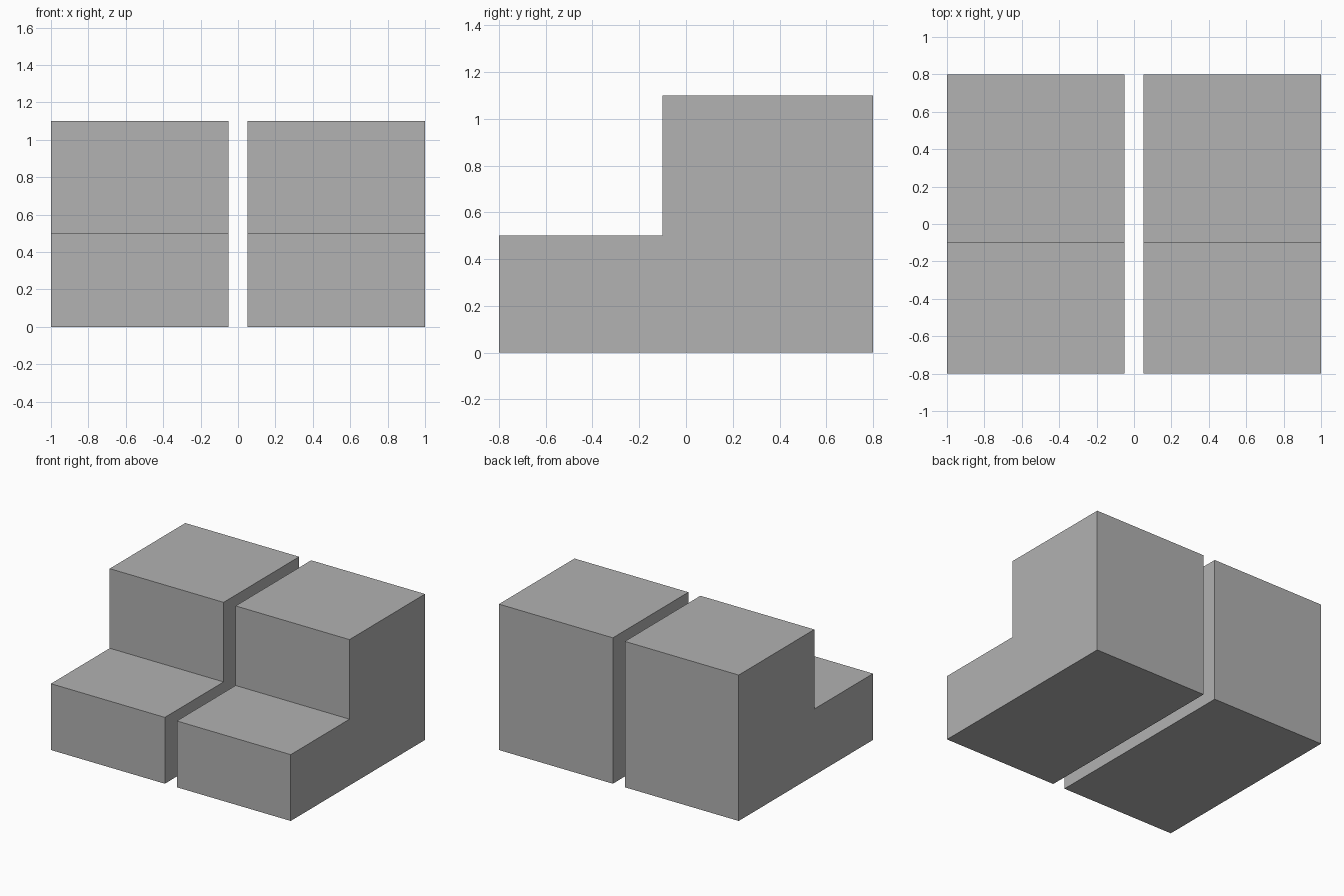
import bpy
import bmesh

cube = bpy.data.objects.get("Cube")
if cube:
    bpy.data.objects.remove(cube, do_unlink=True)

# One plain grey for both halves
grey = bpy.data.materials.new("plain grey")
grey.use_nodes = True
colour = (0.445, 0.445, 0.445, 1.0)
grey.diffuse_color = colour
grey.node_tree.nodes["Principled BSDF"].inputs["Base Color"].default_value = colour

# Stepped side profile (y, z): low step at the front, tall block at the back
PROFILE = [(-0.8, 0.0), (0.8, 0.0), (0.8, 1.1), (-0.1, 1.1), (-0.1, 0.5), (-0.8, 0.5)]


def stepped_block(name, x_min, x_max):
    """Extrude the stepped profile along x into a closed solid."""
    bm = bmesh.new()
    side = bm.faces.new([bm.verts.new((x_min, y, z)) for y, z in PROFILE])
    result = bmesh.ops.extrude_face_region(bm, geom=[side], use_keep_orig=True)
    verts = [g for g in result["geom"] if isinstance(g, bmesh.types.BMVert)]
    bmesh.ops.translate(bm, verts=verts, vec=(x_max - x_min, 0, 0))
    bmesh.ops.recalc_face_normals(bm, faces=bm.faces)
    mesh = bpy.data.meshes.new(name)
    bm.to_mesh(mesh)
    bm.free()
    mesh.materials.append(grey)
    obj = bpy.data.objects.new(name, mesh)
    bpy.context.collection.objects.link(obj)
    return obj


# Two matching halves with a narrow gap between them
stepped_block("right_stepped_block", -1.0, -0.05)
stepped_block("left_stepped_block", 0.05, 1.0)
